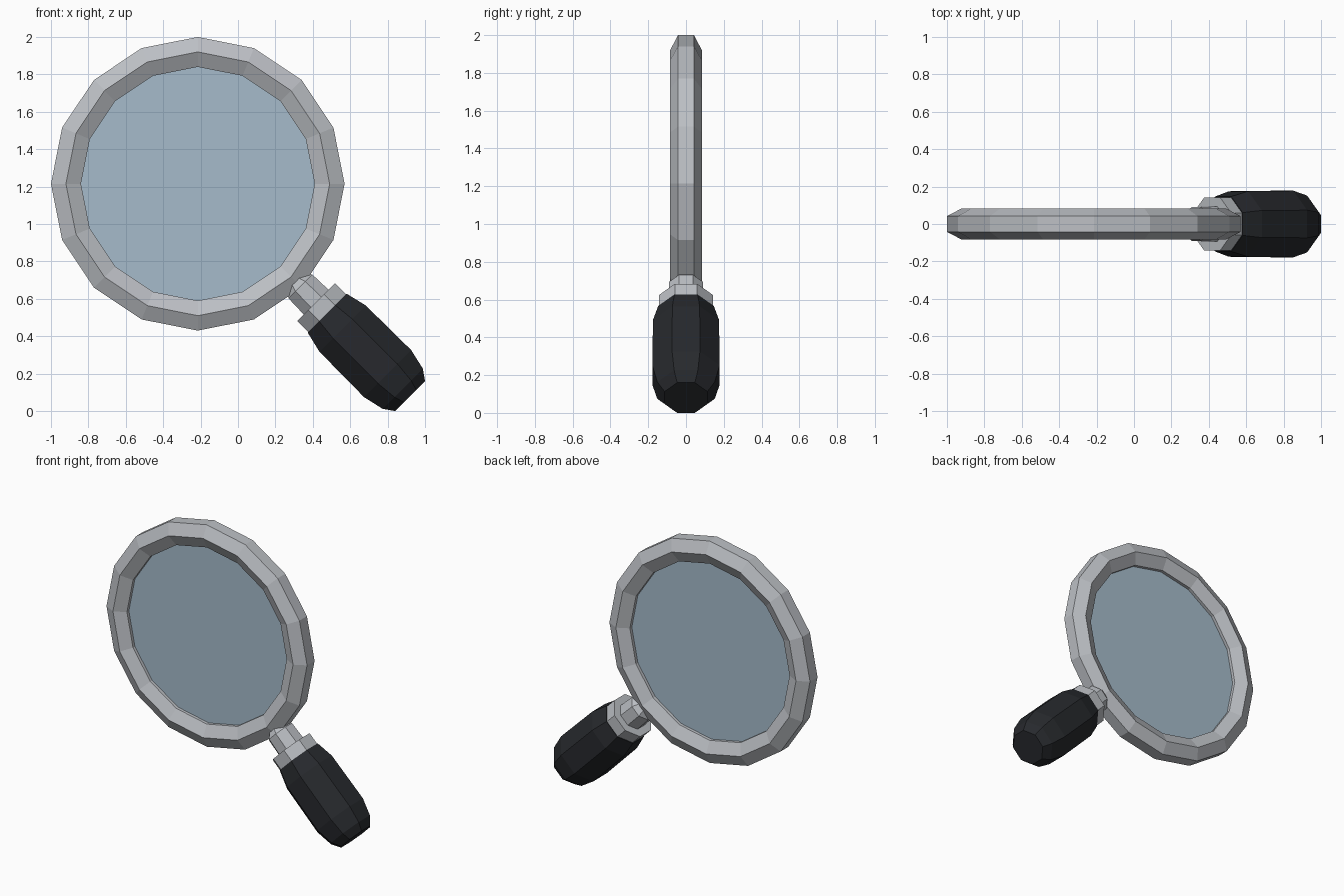
import bpy
import math
from mathutils import Matrix

if "Cube" in bpy.data.objects:
    bpy.data.objects.remove(bpy.data.objects["Cube"])

CENTRE = (-0.215, 0, 1.215)


def material(name, color):
    m = bpy.data.materials.new(name)
    m.diffuse_color = color
    m.use_nodes = True
    m.node_tree.nodes["Principled BSDF"].inputs["Base Color"].default_value = m.diffuse_color
    return m


def revolve(name, profile, sides, matrix, mat, phase=0.0, closed=False):
    """Sweep (radius, height) points around local z, flat shaded."""
    n = len(profile)
    verts = []
    for i in range(sides):
        a = phase + 2 * math.pi * i / sides
        verts += [(r * math.cos(a), r * math.sin(a), h) for r, h in profile]
    faces = []
    for i in range(sides):
        j = (i + 1) % sides
        for k in range(n if closed else n - 1):
            l = (k + 1) % n
            faces.append((i * n + k, j * n + k, j * n + l, i * n + l))
    if not closed:
        faces.append([i * n for i in reversed(range(sides))])
        faces.append([i * n + n - 1 for i in range(sides)])
    mesh = bpy.data.meshes.new(name)
    mesh.from_pydata(verts, [], faces)
    mesh.materials.append(mat)
    obj = bpy.data.objects.new(name, mesh)
    obj.matrix_world = matrix
    bpy.context.collection.objects.link(obj)
    return obj


metal = material("metal", (0.5, 0.52, 0.55, 1))
rubber = material("rubber", (0.02, 0.022, 0.026, 1))
glass = material("glass", (0.38, 0.5, 0.6, 0.65))

# Ring and lens turn around the y axis
facing = Matrix.Translation(CENTRE) @ Matrix.Rotation(math.pi / 2, 4, 'X')
rim = [(0.785, -0.042), (0.785, 0.042), (0.705, 0.084),
       (0.625, 0.042), (0.625, -0.042), (0.705, -0.084)]
revolve("rim", rim, 16, facing, metal, closed=True)
revolve("lens", [(0.626, -0.02), (0.626, 0.02)], 16, facing, glass)

# Handle parts run diagonally outward from the ring centre
diagonal = Matrix.Translation(CENTRE) @ Matrix.Rotation(math.radians(135), 4, 'Y')


def handle_part(name, profile, mat):
    k = 1 / math.cos(math.pi / 8)
    return revolve(name, [(r * k, h) for r, h in profile], 8, diagonal, mat,
                   phase=math.pi / 8)


handle_part("neck", [(0.055, 0.73), (0.09, 0.775), (0.094, 0.91)], metal)
handle_part("collar", [(0.143, 0.895), (0.143, 0.99)], metal)
handle_part("grip", [(0.147, 0.978), (0.175, 1.095), (0.178, 1.435),
                     (0.152, 1.55), (0.113, 1.605)], rubber)
